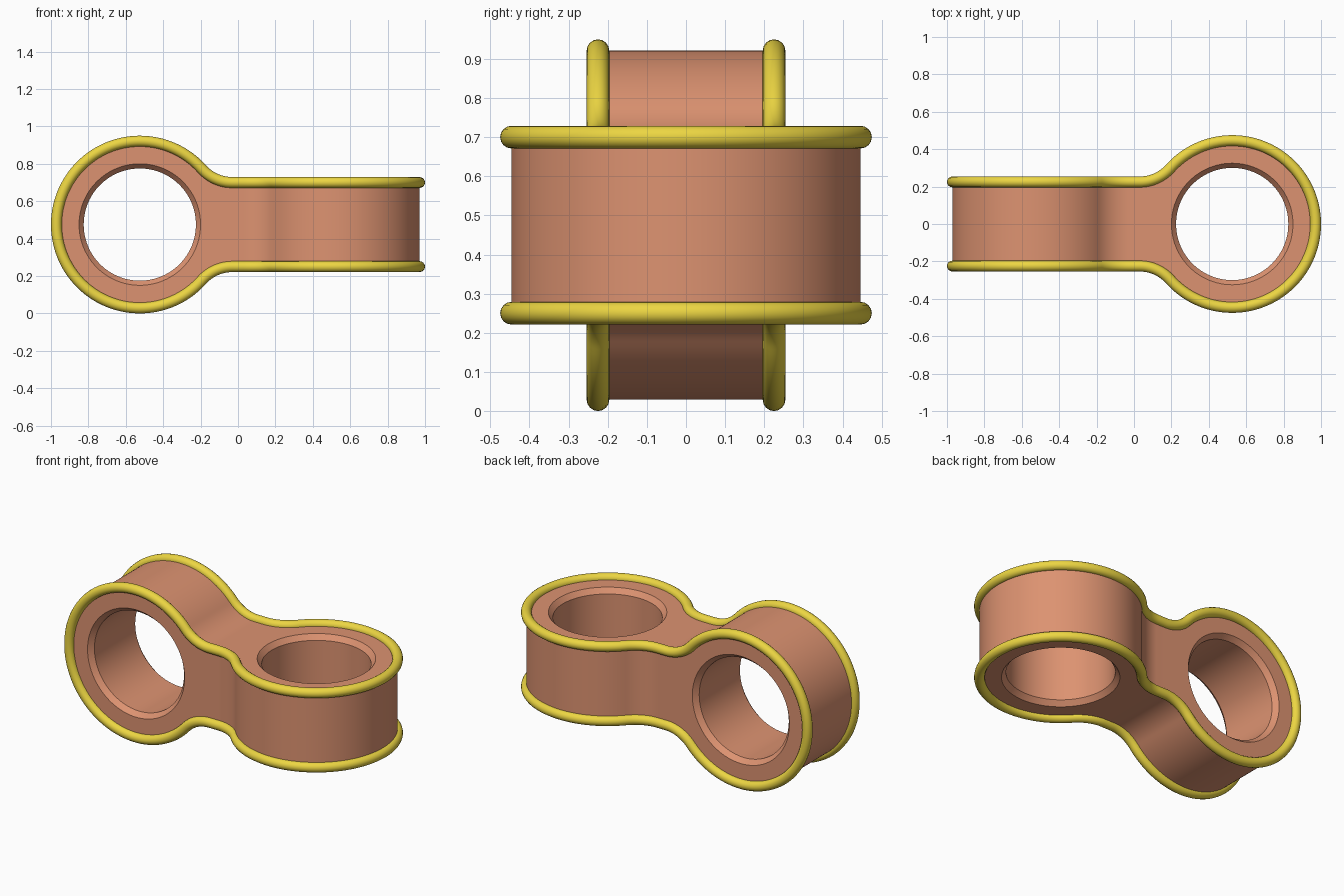
import bpy, bmesh
from math import pi, sin, cos, atan2, sqrt
from mathutils import Matrix, Vector

if "Cube" in bpy.data.objects:
    bpy.data.objects.remove(bpy.data.objects["Cube"])

C, R, H = 0.525, 0.446, 0.225      # ring offset, ring radius, half thickness
FIL, BEAD = 0.219, 0.029           # blend radius at the neck, bead radius
HOLE, CHAMFER, DEPTH = 0.30, 0.325, 0.03
ZC = R + BEAD                      # height of the centre


def material(name, rgb):
    m = bpy.data.materials.new(name)
    m.diffuse_color = (*rgb, 1)
    m.use_nodes = True
    m.node_tree.nodes["Principled BSDF"].inputs["Base Color"].default_value = m.diffuse_color
    return m


clay = material("clay", (0.72, 0.29, 0.165))
yellow = material("yellow", (0.84, 0.67, 0.055))


# Upper half outline of the left ring: tip -> circle -> neck fillet
def half_outline():
    fx = -C + sqrt((R + FIL) ** 2 - (H + FIL) ** 2)
    fz = H + FIL
    a = atan2(fz, fx + C)
    n, m = 64, 16
    pts = []
    for i in range(n + 1):
        t = pi + (a - pi) * i / n
        pts.append((-C + R * cos(t), R * sin(t) if i else 0.0))
    for i in range(1, m + 1):
        t = (a - pi) + (-pi / 2 - (a - pi)) * i / m
        pts.append((fx + FIL * cos(t), fz + FIL * sin(t)))
    return pts


outline = half_outline()


def mesh_object(name, bm):
    bmesh.ops.recalc_face_normals(bm, faces=bm.faces)
    me = bpy.data.meshes.new(name)
    bm.to_mesh(me)
    bm.free()
    ob = bpy.data.objects.new(name, me)
    bpy.context.collection.objects.link(ob)
    me.materials.append(clay)
    return ob


# Ring with a long bar, extruded; left ring stands, right ring lies flat
def slab(name, right):
    prof = outline + [(1.2, H), (1.2, -H)] + [(x, -h) for x, h in reversed(outline[1:])]
    bm = bmesh.new()
    place = (lambda x, h: (-x, h, ZC - 0.8)) if right else (lambda x, h: (x, -0.8, ZC + h))
    face = bm.faces.new([bm.verts.new(place(x, h)) for x, h in prof])
    ext = bmesh.ops.extrude_face_region(bm, geom=[face])
    verts = [v for v in ext["geom"] if isinstance(v, bmesh.types.BMVert)]
    bmesh.ops.translate(bm, verts=verts, vec=(0, 0, 1.6) if right else (0, 1.6, 0))
    return mesh_object(name, bm)


# Lathed cutter for a bore chamfered at both ends
def bore(name, x, axis):
    slope = (CHAMFER - HOLE) / DEPTH
    over = 0.03
    prof = [(CHAMFER + slope * over, -H - over), (HOLE, -H + DEPTH),
            (HOLE, H - DEPTH), (CHAMFER + slope * over, H + over)]
    n = 96
    bm = bmesh.new()
    rings = [[bm.verts.new((r * cos(2 * pi * i / n), r * sin(2 * pi * i / n), z))
              for i in range(n)] for r, z in prof]
    for a, b in zip(rings, rings[1:]):
        for i in range(n):
            j = (i + 1) % n
            bm.faces.new((a[i], a[j], b[j], b[i]))
    bm.faces.new(rings[0])
    bm.faces.new(rings[-1])
    rot = Matrix.Rotation(pi / 2, 4, 'X') if axis == 'Y' else Matrix.Identity(4)
    bmesh.ops.transform(bm, matrix=Matrix.Translation((x, 0, ZC)) @ rot, verts=bm.verts)
    return mesh_object(name, bm)


def boolean(ob, cutter, op):
    mod = ob.modifiers.new(op.lower(), 'BOOLEAN')
    mod.operation, mod.object, mod.solver = op, cutter, 'EXACT'
    bpy.context.view_layer.objects.active = ob
    bpy.ops.object.modifier_apply(modifier=mod.name)
    bpy.data.objects.remove(cutter)


# Link body
body = slab("link_body", False)
boolean(body, slab("flat_ring_cutter", True), 'INTERSECT')
boolean(body, bore("left_bore_cutter", -C, 'Y'), 'DIFFERENCE')
boolean(body, bore("right_bore_cutter", C, 'Z'), 'DIFFERENCE')
bpy.ops.object.select_all(action='DESELECT')
body.select_set(True)
bpy.context.view_layer.objects.active = body
bpy.ops.object.shade_smooth_by_angle(angle=0.5)


# Edge bead: one closed seam running along all four long edges
def seam(sy, sz):
    left = [(x, sy * H, ZC + sz * h) for x, h in outline]
    right = [(-x, sy * h, ZC + sz * H) for x, h in reversed(outline)]
    return left + right


path = []
for sy, sz, flip in ((-1, 1, False), (1, 1, True), (1, -1, False), (-1, -1, True)):
    pts = seam(sy, sz)
    path += (pts[::-1] if flip else pts)[:-1]

cu = bpy.data.curves.new("edge_bead", 'CURVE')
cu.dimensions = '3D'
cu.bevel_depth = BEAD
cu.bevel_resolution = 6
sp = cu.splines.new('POLY')
sp.points.add(len(path) - 1)
for p, co in zip(sp.points, path):
    p.co = (*co, 1)
sp.use_cyclic_u = True
sp.use_smooth = True
cu.materials.append(yellow)
bead = bpy.data.objects.new("edge_bead", cu)
bpy.context.collection.objects.link(bead)
